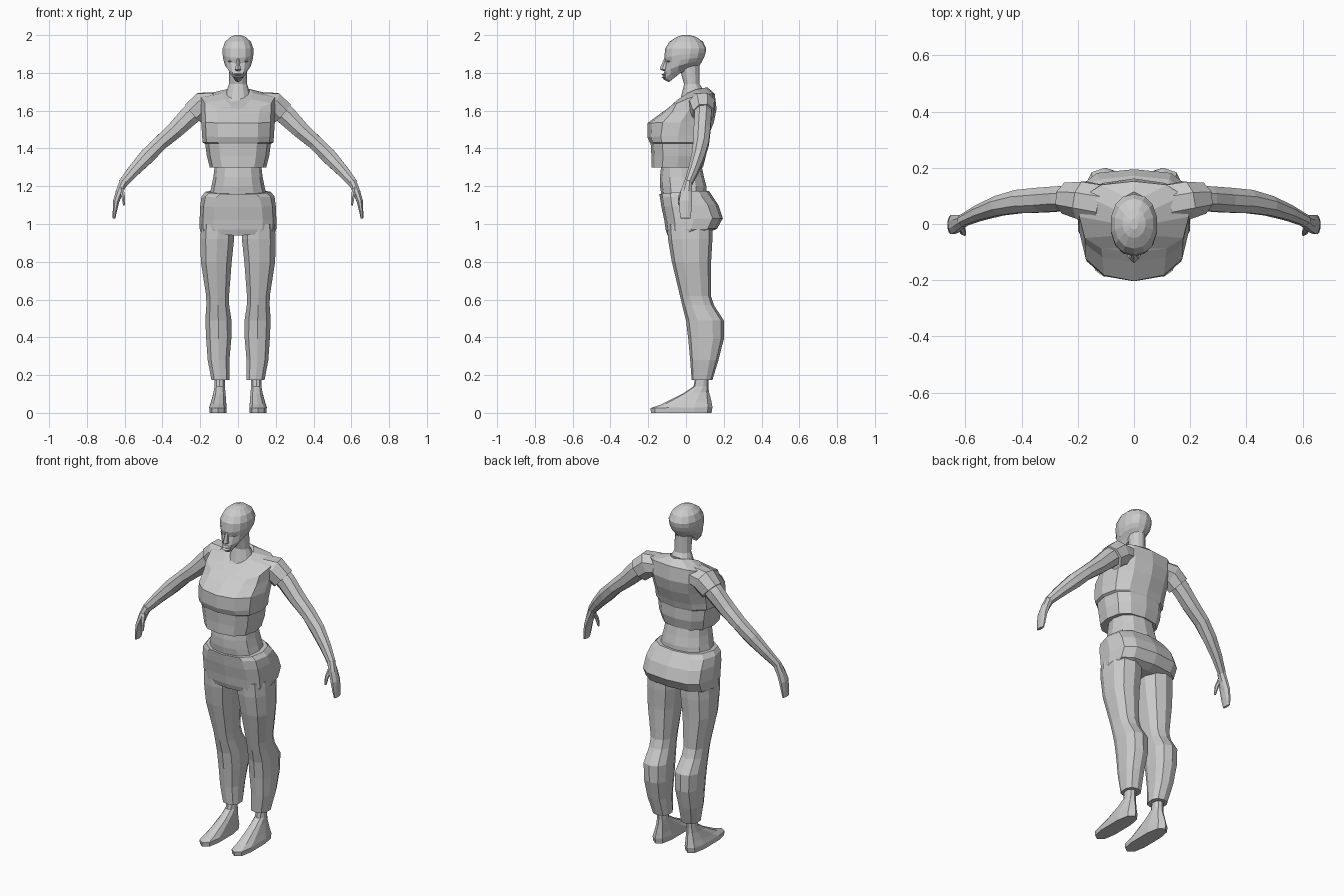
import bpy, bmesh
from math import sin, cos, pi
from mathutils import Vector


def loft(name, rings, mirror=False):
    """Skin closed rings of points, cap both ends, optionally mirror over x = 0."""
    bm = bmesh.new()
    loops = [[bm.verts.new(p) for p in r] for r in rings]
    for a, b in zip(loops, loops[1:]):
        for i in range(len(a)):
            j = (i + 1) % len(a)
            bm.faces.new((a[i], a[j], b[j], b[i]))
    bm.faces.new(loops[0])
    bm.faces.new(loops[-1])
    bmesh.ops.recalc_face_normals(bm, faces=bm.faces)
    me = bpy.data.meshes.new(name)
    bm.to_mesh(me)
    bm.free()
    ob = bpy.data.objects.new(name, me)
    bpy.context.collection.objects.link(ob)
    if mirror:
        m = ob.modifiers.new("Mirror", 'MIRROR')
        m.use_mirror_merge = False
    return ob


def spow(v, e):
    return (1 if v >= 0 else -1) * abs(v) ** e if abs(v) > 1e-6 else 0.0


def section(zf, zb, xc, xh, yf, yb, p=2.3, n=12):
    """Level section: front/back heights, centre x, half width, front y, back y, squareness."""
    pts = []
    for i in range(n):
        a = 2 * pi * i / n - pi / 2
        x = xc + xh * spow(cos(a), 2 / p)
        s = spow(sin(a), 2 / p)
        t = (1 - s) / 2
        pts.append((x, yb + (yf - yb) * t, zb + (zf - zb) * t * t))
    return pts


def limb(name, path, n=8):
    """Mirrored tube along (x, y, z, half thickness across, half depth in y)."""
    P = [Vector(p[:3]) for p in path]
    rings = []
    for i, p in enumerate(path):
        t = P[min(i + 1, len(P) - 1)] - P[max(i - 1, 0)]
        side = Vector((-t.z, 0, t.x)).normalized()
        dep = t.cross(side).normalized()
        rings.append([P[i] + side * p[3] * cos(2 * pi * (k + .5) / n) +
                      dep * p[4] * sin(2 * pi * (k + .5) / n) for k in range(n)])
    return loft(name, rings, True)


# Head: rings tilted so that the chin hangs below the skull base
loft("head", [section(f, b, 0, w, yf, yb, p, 14) for f, b, w, yf, yb, p in (
    (1.75, 1.83, .033, -.09, .068, 2), (1.765, 1.845, .052, -.12, .076, 1.9),
    (1.80, 1.86, .07, -.116, .085, 2), (1.85, 1.88, .079, -.107, .095, 2.2),
    (1.88, 1.905, .083, -.115, .104, 2.2), (1.93, 1.93, .083, -.11, .107, 2.2),
    (1.965, 1.965, .07, -.088, .09, 2.1), (1.99, 1.99, .042, -.05, .055, 2),
    (2.0, 2.0, .014, -.02, .02, 2))])

# Face details
loft("nose", [section(z, z, 0, w, yf, -.09, 1.6, 6) for z, w, yf in (
    (1.88, .008, -.114), (1.83, .015, -.136), (1.818, .019, -.139), (1.81, .012, -.118))])
for nm, z in (("lower_lip", 1.777), ("upper_lip", 1.791)):
    loft(nm, [section(z + d, z + d, 0, w, yf, -.09, 1.8, 8) for d, w, yf in (
        (-.007, .017, -.118), (0, .026, -.13), (.006, .018, -.12))])
loft("eye", [section(1.862 + d, 1.862 + d, .036, w, yf, -.075, 2, 8) for d, w, yf in (
    (-.009, .008, -.092), (0, .017, -.102), (.009, .009, -.098))], True)

# Neck and the skin inside the neckline
loft("neck", [section(f, b, 0, w, yf, yb, 2) for f, b, w, yf, yb in (
    (1.58, 1.69, .085, -.10, .11), (1.66, 1.70, .066, -.03, .10),
    (1.74, 1.74, .048, -.01, .072), (1.81, 1.84, .046, -.03, .072))])

# Shirt with V neckline
loft("shirt", [section(f, b, 0, w, yf, yb, p) for f, b, w, yf, yb, p in (
    (1.30, 1.30, .15, -.183, .09, 2.5), (1.36, 1.36, .165, -.183, .105, 2.5),
    (1.425, 1.425, .174, -.187, .105, 2.5), (1.432, 1.432, .188, -.192, .108, 2.5),
    (1.46, 1.47, .19, -.204, .12, 2.4), (1.535, 1.54, .195, -.203, .148, 2.3),
    (1.585, 1.61, .195, -.135, .162, 2.5), (1.61, 1.69, .195, -.10, .152, 2.7),
    (1.60, 1.722, .08, -.106, .115, 1.6))])
limb("sleeve", [(.12, .07, 1.64, .06, .075), (.185, .085, 1.63, .075, .072),
                (.235, .092, 1.585, .07, .06)])

# Bare waist
loft("waist", [section(z, z, 0, w, yf, yb) for z, w, yf, yb in (
    (1.12, .16, -.125, .11), (1.20, .14, -.138, .108),
    (1.25, .13, -.138, .095), (1.32, .122, -.13, .08))])

# Arms, hands, thumbs
limb("arm", [(.19, .09, 1.63, .06, .05), (.26, .09, 1.57, .057, .048),
             (.33, .085, 1.50, .049, .048), (.41, .08, 1.43, .042, .045),
             (.48, .065, 1.36, .044, .038), (.55, .04, 1.285, .035, .03),
             (.61, .012, 1.215, .026, .022)])
limb("hand", [(.605, .012, 1.225, .024, .022), (.628, .002, 1.17, .021, .032),
              (.645, -.002, 1.12, .018, .037), (.652, -.003, 1.07, .012, .034),
              (.657, -.003, 1.03, .008, .028)])
limb("thumb", [(.617, -.008, 1.19, .013, .013), (.608, -.03, 1.145, .011, .011),
               (.603, -.037, 1.10, .006, .006)], 6)

# Trousers: seat with squared buttocks, then legs
loft("trouser_seat", [section(f, b, 0, w, yf, yb, p) for f, b, w, yf, yb, p in (
    (.94, .955, .195, -.098, .12, 2.6), (.97, .975, .203, -.108, .165, 3),
    (1.02, 1.03, .203, -.115, .195, 3.2), (1.09, 1.10, .20, -.13, .172, 3),
    (1.14, 1.15, .193, -.138, .138, 2.6), (1.158, 1.175, .172, -.142, .122, 2.4))])
loft("trouser_leg", [section(z, z, xc, xh, yf, yb, 2.5, 10) for z, xc, xh, yf, yb in (
    (1.0, .108, .09, -.10, .14), (.92, .11, .093, -.095, .14),
    (.80, .115, .085, -.075, .133), (.62, .108, .063, -.032, .132),
    (.57, .107, .063, -.02, .148), (.49, .104, .072, 0, .20),
    (.39, .102, .069, .012, .20), (.28, .103, .06, .022, .172),
    (.175, .093, .05, .03, .14))], True)

# Feet: ankle running into a wedge-shaped foot
loft("foot", [section(f, b, xc, xh, yf, yb, p, 10) for f, b, xc, xh, yf, yb, p in (
    (0, 0, .106, .046, -.185, .135, 2.8), (.025, .03, .106, .048, -.188, .14, 2.8),
    (.045, .06, .103, .042, -.13, .135, 2.4), (.10, .11, .098, .033, -.02, .122, 2.2),
    (.14, .14, .097, .029, .04, .118, 2.1), (.20, .20, .097, .03, .05, .12, 2.1))], True)
